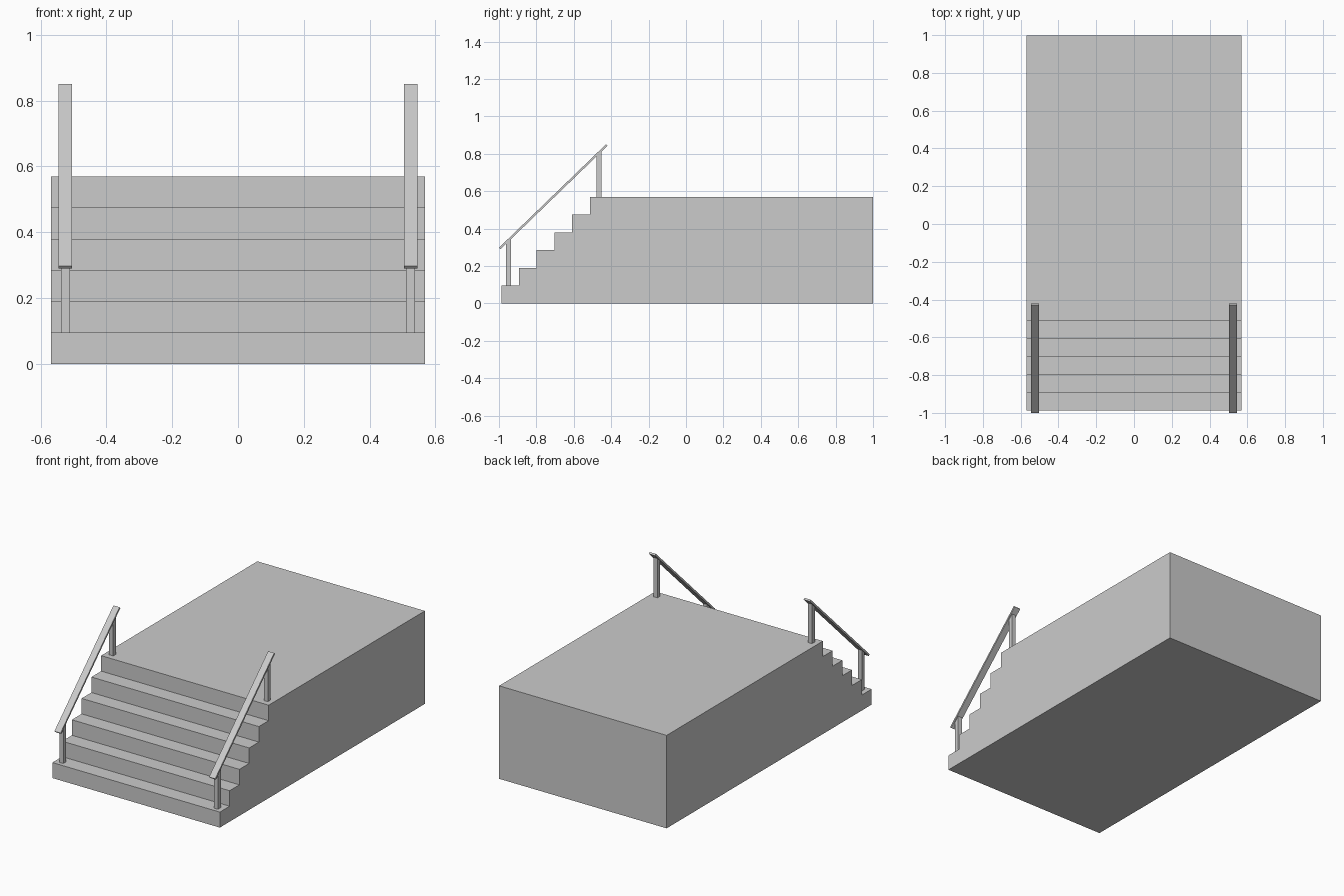
import bpy, bmesh

if "Cube" in bpy.data.objects:
    bpy.data.objects.remove(bpy.data.objects["Cube"])

STEPS, RISE, RUN = 6, 0.095, 0.0945
FRONT, BACK, HALF_W = -0.987, 0.999, 0.568
RAIL_X = 0.5245
RAIL_A, RAIL_B = (-0.996, 0.294), (-0.424, 0.847)   # rail centre line (y, z)


def extrude_profile(name, profile, x0, x1):
    """Solid from a closed (y, z) outline swept along x."""
    bm = bmesh.new()
    face = bm.faces.new([bm.verts.new((x0, y, z)) for y, z in profile])
    ext = bmesh.ops.extrude_face_region(bm, geom=[face])
    verts = [g for g in ext["geom"] if isinstance(g, bmesh.types.BMVert)]
    bmesh.ops.translate(bm, verts=verts, vec=(x1 - x0, 0, 0))
    bmesh.ops.recalc_face_normals(bm, faces=bm.faces)
    mesh = bpy.data.meshes.new(name)
    bm.to_mesh(mesh)
    bm.free()
    obj = bpy.data.objects.new(name, mesh)
    bpy.context.collection.objects.link(obj)
    return obj


def mirror_x(obj):
    obj.modifiers.new("mirror", 'MIRROR').use_axis[0] = True


# Platform with the staircase cut into its front
outline = [(BACK, 0), (FRONT, 0)]
for i in range(STEPS):
    y = FRONT + i * RUN
    outline += [(y, (i + 1) * RISE)] if i == 0 else [(y, i * RISE), (y, (i + 1) * RISE)]
outline.append((BACK, STEPS * RISE))
extrude_profile("stair_platform", outline, -HALF_W, HALF_W)

# Sloping flat handrails
dy, dz = RAIL_B[0] - RAIL_A[0], RAIL_B[1] - RAIL_A[1]
length = (dy * dy + dz * dz) ** 0.5
ny, nz = -dz / length * 0.0057, dy / length * 0.0057
rail = [(RAIL_A[0] + ny, RAIL_A[1] + nz), (RAIL_A[0] - ny, RAIL_A[1] - nz),
        (RAIL_B[0] - ny, RAIL_B[1] - nz), (RAIL_B[0] + ny, RAIL_B[1] + nz)]
mirror_x(extrude_profile("handrail", rail, RAIL_X - 0.0207, RAIL_X + 0.0207))

# Square posts, tops cut to the rail slope
POST = 0.0136
for name, yc, base in (("lower_post", -0.949, RISE), ("upper_post", -0.466, STEPS * RISE)):
    y0, y1 = yc - POST, yc + POST
    top = [RAIL_A[1] + (y - RAIL_A[0]) * dz / dy for y in (y0, y1)]
    post = [(y0, base), (y1, base), (y1, top[1]), (y0, top[0])]
    mirror_x(extrude_profile(name, post, RAIL_X - POST, RAIL_X + POST))
